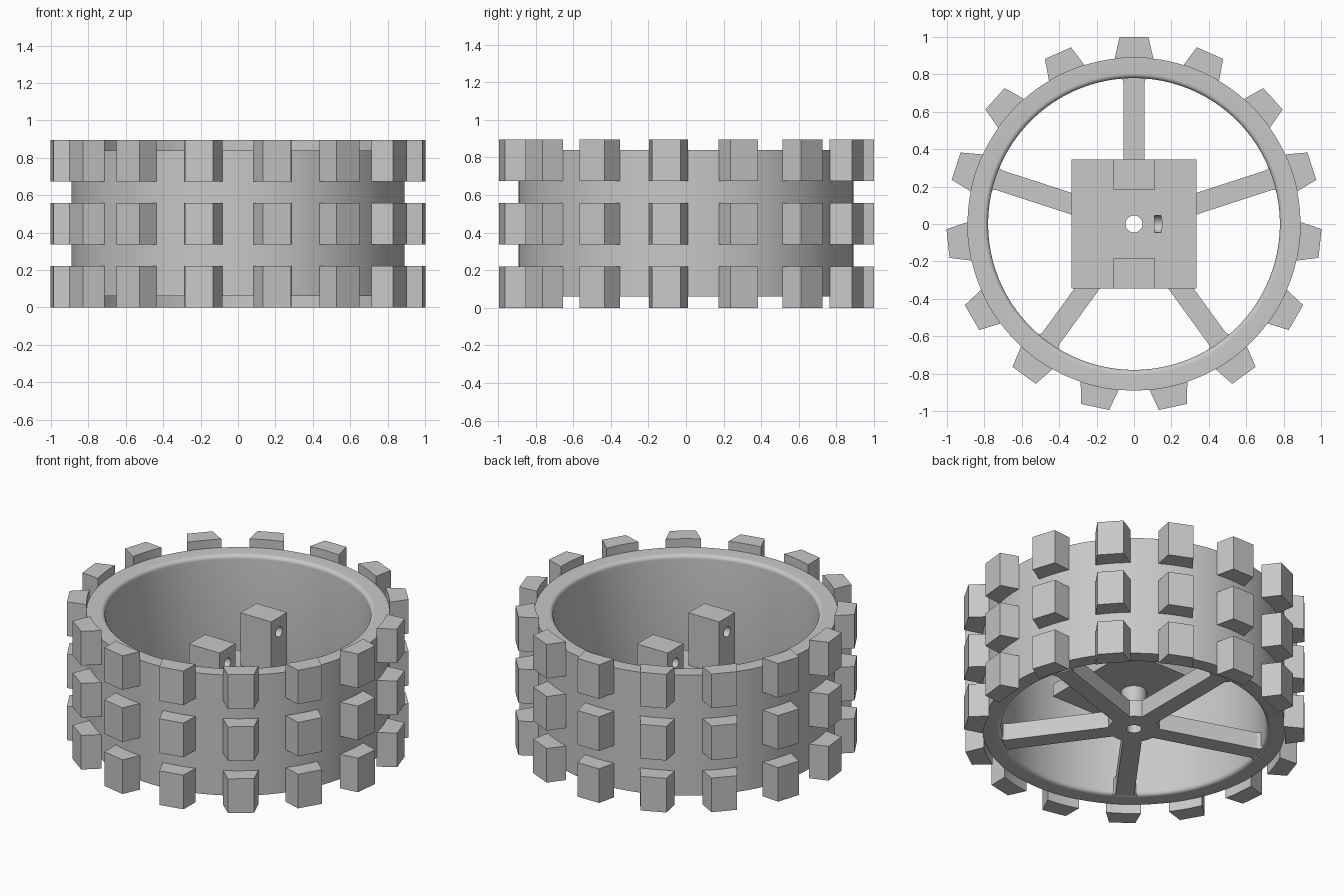
import bpy
import bmesh
from math import sin, cos, pi, tau, radians
from mathutils import Matrix

old = bpy.data.objects.get("Cube")
if old:
    bpy.data.objects.remove(old, do_unlink=True)

grey = bpy.data.materials.new("plain_grey")
grey.use_nodes = True
COLOUR = (0.58, 0.58, 0.58, 1)
grey.diffuse_color = COLOUR
grey.node_tree.nodes["Principled BSDF"].inputs["Base Color"].default_value = COLOUR


def finish(name, bm, smooth=False):
    bmesh.ops.recalc_face_normals(bm, faces=bm.faces)
    mesh = bpy.data.meshes.new(name)
    bm.to_mesh(mesh)
    bm.free()
    mesh.materials.append(grey)
    obj = bpy.data.objects.new(name, mesh)
    bpy.context.collection.objects.link(obj)
    if smooth:
        bpy.ops.object.select_all(action="DESELECT")
        obj.select_set(True)
        bpy.context.view_layer.objects.active = obj
        bpy.ops.object.shade_smooth_by_angle(angle=radians(30))
    return obj


def prism(bm, outline, low, high, turn=0):
    """Extrude a plan outline from low to high, turned about the axle."""
    rot = Matrix.Rotation(turn, 3, "Z")
    face = bm.faces.new([bm.verts.new(rot @ Matrix.Translation((x, y, low)).translation)
                         for x, y in outline])
    new = bmesh.ops.extrude_face_region(bm, geom=[face])["geom"]
    bmesh.ops.translate(bm, vec=(0, 0, high - low),
                        verts=[v for v in new if isinstance(v, bmesh.types.BMVert)])


def lathe(name, profile, steps):
    """Revolve a closed radius/height profile about the axle."""
    bm = bmesh.new()
    verts = [bm.verts.new((r, 0, z)) for r, z in profile]
    edges = [bm.edges.new((verts[i - 1], verts[i])) for i in range(len(verts))]
    bmesh.ops.spin(bm, geom=verts + edges, cent=(0, 0, 0), axis=(0, 0, 1),
                   angle=tau, steps=steps, use_merge=True)
    bmesh.ops.remove_doubles(bm, verts=bm.verts, dist=0.0001)
    return finish(name, bm, True)


def box(name, x0, x1, y0, y1, z0, z1):
    bm = bmesh.new()
    prism(bm, [(x0, y0), (x1, y0), (x1, y1), (x0, y1)], z0, z1)
    return finish(name, bm)


def cut(target, name, radius, length, matrix):
    bm = bmesh.new()
    bmesh.ops.create_cone(bm, cap_ends=True, segments=48, radius1=radius,
                          radius2=radius, depth=length, matrix=matrix)
    cutter = finish(name, bm)
    cutter.hide_render = True
    cutter.hide_viewport = True
    mod = target.modifiers.new("hole", "BOOLEAN")
    mod.operation = "DIFFERENCE"
    mod.solver = "EXACT"
    mod.object = cutter


BOTTOM, TOP = 0.06, 0.84
OUTER, INNER, FILLET = 0.89, 0.78, 0.025
TREADS, SPOKES = 15, 5
SPOKE_TOP, PLATE_LOW, PLATE_TOP = 0.17, 0.31, 0.39
BORE, BOSS = 0.045, 0.15

# Rim with rounded inner edges
arc = [i * pi / 12 for i in range(7)]
upper = [(INNER + FILLET - FILLET * sin(a), TOP - FILLET + FILLET * cos(a)) for a in arc]
lower = [(r, BOTTOM + TOP - z) for r, z in reversed(upper)]
lathe("rim", [(OUTER, BOTTOM), (OUTER, TOP)] + upper + lower, 120)

# Three rows of tapered tread blocks, curved where they meet the rim
base = [(OUTER * sin(a), OUTER * cos(a) - 0.001)
        for a in [0.117 * i / 3 for i in range(-3, 4)]]
for row, low in (("lower", 0), ("middle", 0.337), ("upper", 0.674)):
    bm = bmesh.new()
    for i in range(TREADS):
        prism(bm, base + [(0.077, 1), (-0.077, 1)], low, low + 0.221, i * tau / TREADS)
    finish(row + "_tread_blocks", bm)

# Five spokes, flared at the rim
half = [(0.055, 0.1), (0.055, 0.755), (0.06, 0.771), (0.075, 0.786)]
spoke = half + [(-x, y) for x, y in reversed(half)]
bm = bmesh.new()
for i in range(SPOKES):
    prism(bm, spoke, BOTTOM, SPOKE_TOP, i * tau / SPOKES)
finish("spokes", bm)

# Stepped hub: spoke disc, narrow sleeve and boss, with a rounded side pocket
along_x = Matrix.Rotation(pi / 2, 4, "Y")
hub = lathe("hub", [(BORE, BOTTOM), (BOSS, BOTTOM), (BOSS, SPOKE_TOP), (0.075, SPOKE_TOP),
                    (0.075, PLATE_LOW), (BOSS, PLATE_LOW), (BOSS, PLATE_TOP),
                    (BORE, PLATE_TOP)], 48)
cut(hub, "pocket_cutter", 0.045, 0.05,
    Matrix.Translation((0.135, 0, PLATE_TOP)) @ along_x)

# Square mounting plate around the boss
plate = box("mounting_plate", -0.333, 0.333, -0.345, 0.345, PLATE_LOW, PLATE_TOP)
cut(plate, "plate_cutter", BOSS, 1, Matrix.Identity(4))

# Two upright posts with cross holes
for side, name in ((1, "back"), (-1, "front")):
    y0, y1 = sorted((side * 0.183, side * 0.345))
    post = box(name + "_post", -0.11, 0.11, y0, y1, PLATE_TOP, 0.73)
    cut(post, name + "_post_cutter", 0.033, 0.5,
        Matrix.Translation((0, side * 0.264, 0.635)) @ along_x)
